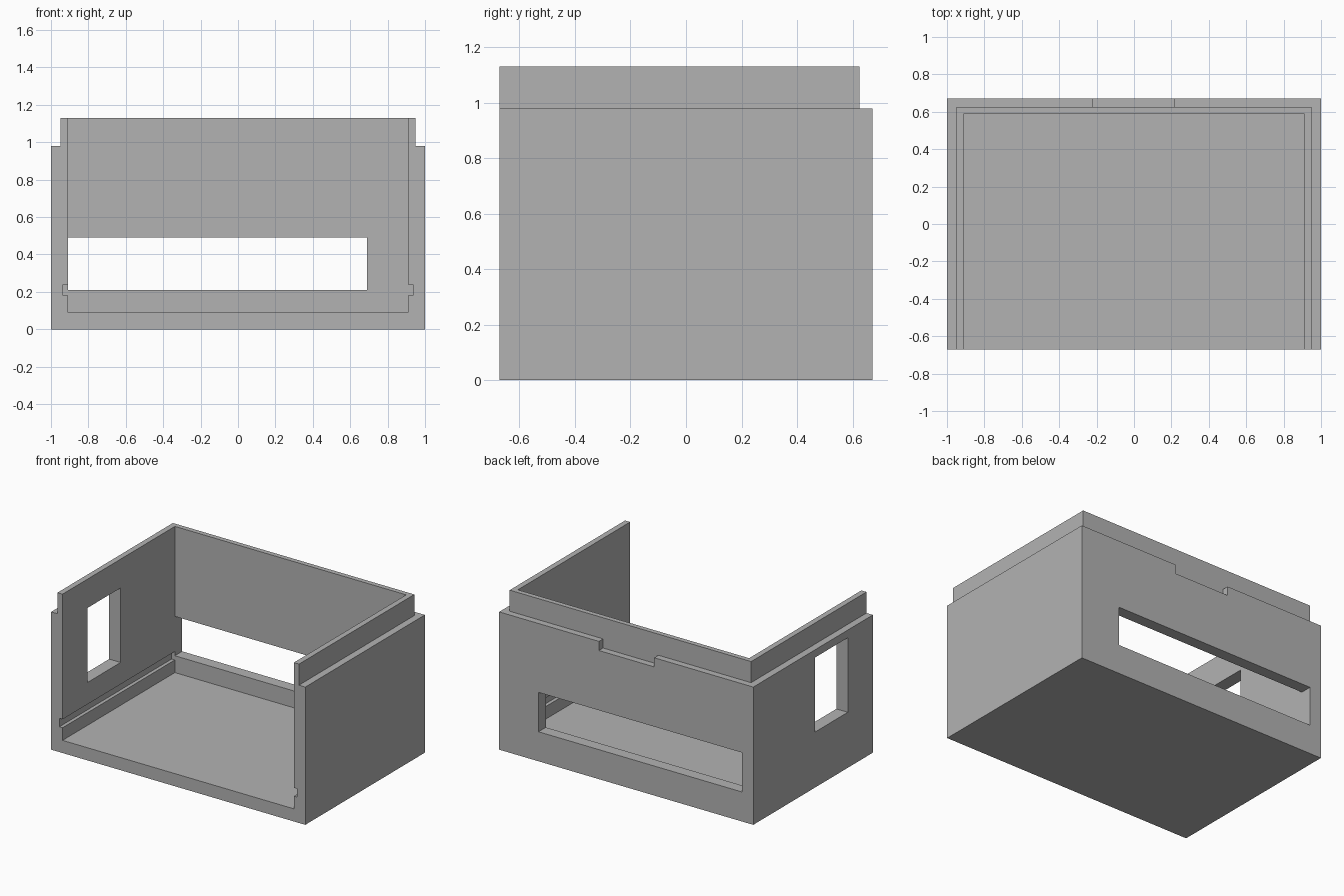
import bpy
import bmesh

default_cube = bpy.data.objects.get("Cube")
if default_cube:
    bpy.data.objects.remove(default_cube, do_unlink=True)

# Overall sizes
HALF_X, HALF_Y = 1.0, 0.672
STEP_Z, TOP_Z = 0.98, 1.13      # shoulder and lip heights
LIP_X, LIP_Y = 0.95, 0.625      # outer faces of the lip
IN_X, IN_Y, FLOOR_Z = 0.91, 0.59, 0.09
OVER = 0.3                      # how far cutters overshoot

grey = bpy.data.materials.new("light grey")
grey.use_nodes = True
colour = (0.45, 0.45, 0.45, 1)
grey.diffuse_color = colour
grey.node_tree.nodes["Principled BSDF"].inputs["Base Color"].default_value = colour


def extrude_xz(name, profile, y0, y1):
    """Closed solid from an x-z outline swept along y."""
    bm = bmesh.new()
    face = bm.faces.new([bm.verts.new((x, y0, z)) for x, z in profile])
    swept = bmesh.ops.extrude_face_region(bm, geom=[face])["geom"]
    verts = [v for v in swept if isinstance(v, bmesh.types.BMVert)]
    bmesh.ops.translate(bm, verts=verts, vec=(0, y1 - y0, 0))
    bmesh.ops.recalc_face_normals(bm, faces=bm.faces)
    mesh = bpy.data.meshes.new(name)
    bm.to_mesh(mesh)
    bm.free()
    mesh.materials.append(grey)
    obj = bpy.data.objects.new(name, mesh)
    bpy.context.collection.objects.link(obj)
    return obj


def box(name, x0, x1, y0, y1, z0, z1):
    return extrude_xz(name, [(x0, z0), (x1, z0), (x1, z1), (x0, z1)], y0, y1)


def cut(target, cutter):
    """Subtract the cutter, bake the result and drop the cutter."""
    mod = target.modifiers.new("cut", "BOOLEAN")
    mod.operation = "DIFFERENCE"
    mod.solver = "EXACT"
    mod.object = cutter
    bpy.context.view_layer.update()
    graph = bpy.context.evaluated_depsgraph_get()
    baked = bpy.data.meshes.new_from_object(target.evaluated_get(graph))
    target.modifiers.clear()
    target.data = baked
    bpy.data.objects.remove(cutter, do_unlink=True)


# Enclosure block
case = box("enclosure_case", -HALF_X, HALF_X, -HALF_Y, HALF_Y, 0, TOP_Z)

# Shoulder around the lip on both sides and the back
for side in (-1, 1):
    x0, x1 = sorted((side * LIP_X, side * (HALF_X + OVER)))
    cut(case, box("side_step_cutter", x0, x1, -HALF_Y - OVER, HALF_Y + OVER,
                  STEP_Z, TOP_Z + OVER))
cut(case, box("back_step_cutter", -HALF_X - OVER, HALF_X + OVER,
              LIP_Y, HALF_Y + OVER, STEP_Z, TOP_Z + OVER))

# Cavity open at front and top, with a slide groove in each side wall
right_edge = [(IN_X, FLOOR_Z), (IN_X, 0.18), (0.935, 0.18), (0.935, 0.24),
              (IN_X, 0.24), (IN_X, TOP_Z + OVER)]
left_edge = [(-x, z) for x, z in reversed(right_edge)]
cut(case, extrude_xz("cavity_cutter", right_edge + left_edge,
                     -HALF_Y - OVER, IN_Y))

# Long opening in the back wall
cut(case, box("back_opening_cutter", -IN_X, 0.69, IN_Y - 0.1, HALF_Y + OVER,
              0.21, 0.49))

# Window in the right wall
cut(case, box("side_window_cutter", -HALF_X - OVER, -IN_X + 0.1, -0.39, -0.02,
              0.395, 0.925))

# Shallow notch in the back shoulder
cut(case, box("back_notch_cutter", -0.22, 0.215, LIP_Y, HALF_Y + OVER,
              STEP_Z - 0.065, STEP_Z + 0.1))
